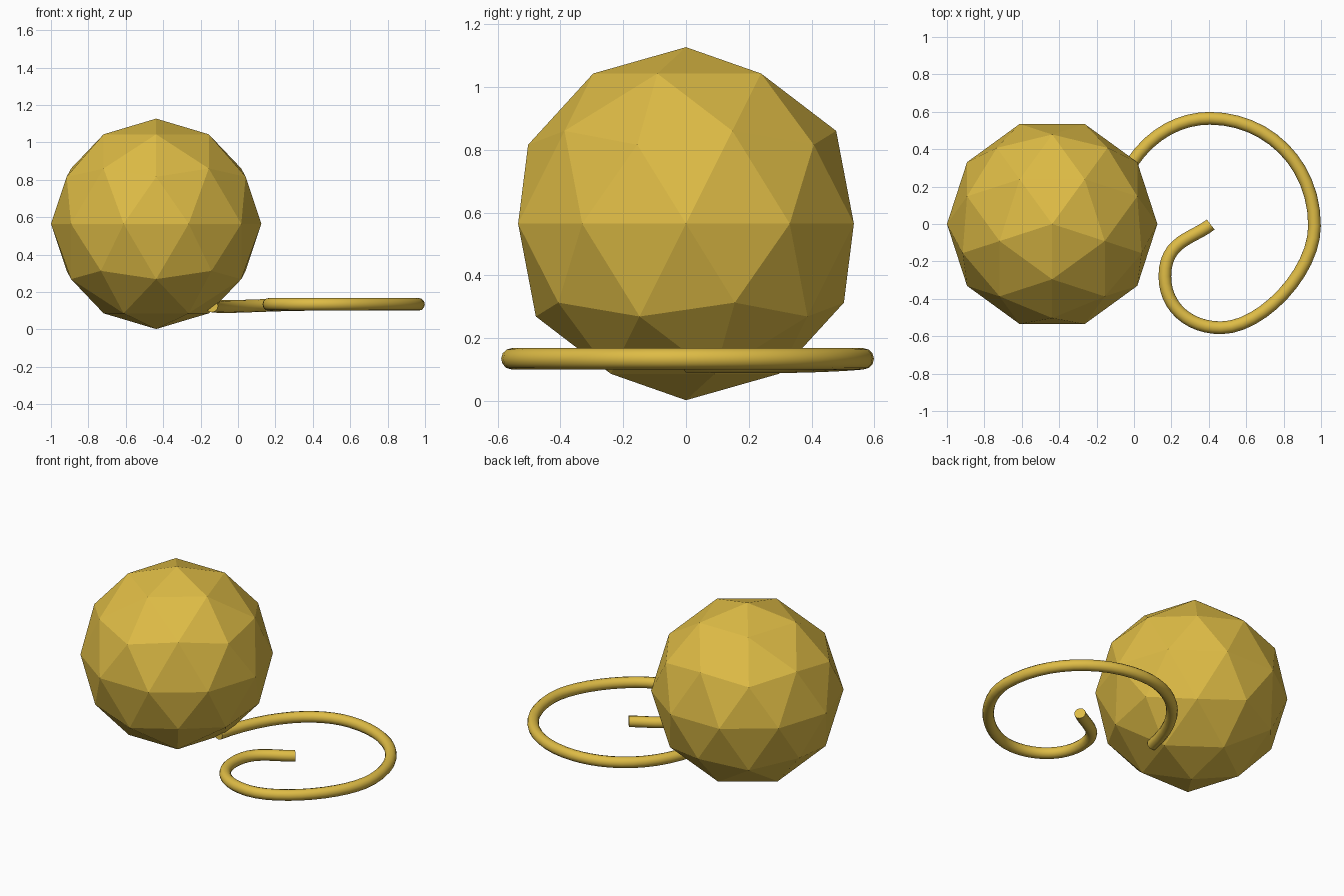
import bpy
import math

if "Cube" in bpy.data.objects:
    bpy.data.objects.remove(bpy.data.objects["Cube"])

gold = bpy.data.materials.new("gold")
gold.diffuse_color = (0.73, 0.50, 0.06, 1)
gold.use_nodes = True
gold.node_tree.nodes["Principled BSDF"].inputs["Base Color"].default_value = gold.diffuse_color

# Faceted round body
bpy.ops.mesh.primitive_ico_sphere_add(
    subdivisions=2, radius=0.5625, location=(-0.4375, 0, 0.5645),
    rotation=(0, 0, -math.pi / 2))
body = bpy.context.object
body.name = "body"
body.data.materials.append(gold)

# Curled tail: (left handle, point, right handle) for each bend
Z = 0.134
bends = [
    ((-0.20, -0.20, 0.13), (-0.14, 0.0, 0.125), (-0.06, 0.40, 0.115)),
    ((0.18, 0.565, Z), (0.405, 0.565, Z), (0.705, 0.565, Z)),
    ((0.965, 0.33, Z), (0.965, -0.01, Z), (0.965, -0.26, Z)),
    ((0.68, -0.555, Z), (0.465, -0.555, Z), (0.29, -0.555, Z)),
    ((0.165, -0.44, Z), (0.165, -0.28, Z), (0.165, -0.09, Z)),
    ((0.31, -0.08, Z), (0.41, -0.003, Z), (0.51, 0.07, Z)),
]
curve = bpy.data.curves.new("tail", "CURVE")
curve.dimensions = "3D"
curve.resolution_u = 12
curve.bevel_depth = 0.034
curve.bevel_resolution = 4
curve.use_fill_caps = True
spline = curve.splines.new("BEZIER")
spline.bezier_points.add(len(bends) - 1)
for p, (left, co, right) in zip(spline.bezier_points, bends):
    p.handle_left_type = p.handle_right_type = "FREE"
    p.co, p.handle_left, p.handle_right = co, left, right
tail = bpy.data.objects.new("tail", curve)
bpy.context.collection.objects.link(tail)
curve.materials.append(gold)

# Turn the tail into a smooth tube with a sharp cut end
bpy.ops.object.select_all(action="DESELECT")
tail.select_set(True)
bpy.context.view_layer.objects.active = tail
bpy.ops.object.convert(target="MESH")
bpy.ops.object.shade_smooth_by_angle(angle=math.radians(50))
